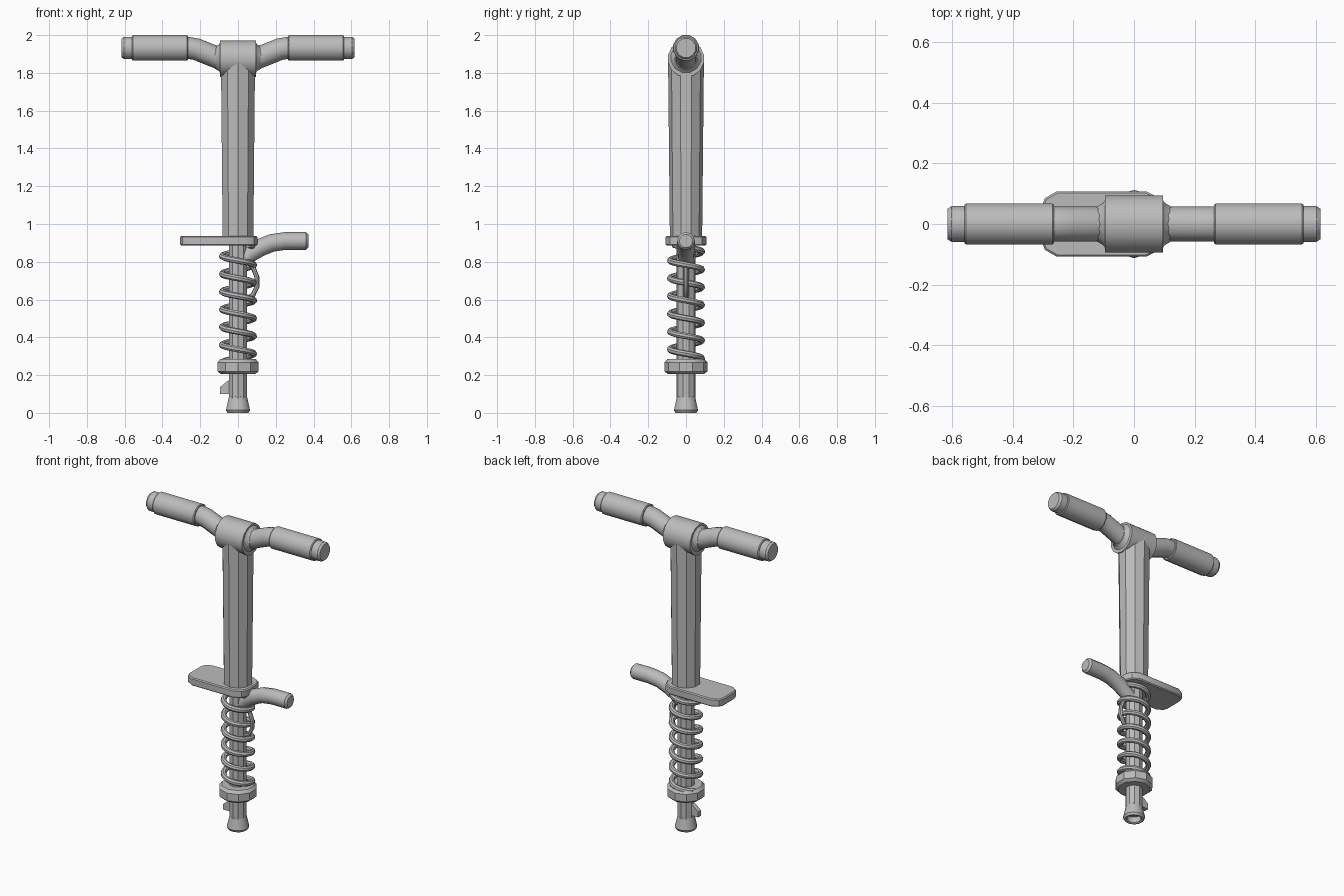
import bpy, bmesh
from math import sin, cos, pi, radians
from mathutils import Vector

cube = bpy.data.objects.get("Cube")
if cube:
    bpy.data.objects.remove(cube, do_unlink=True)

grey = bpy.data.materials.new("plain grey")
grey.use_nodes = True
COLOUR = (0.5, 0.5, 0.5, 1)
grey.diffuse_color = COLOUR
grey.node_tree.nodes["Principled BSDF"].inputs["Base Color"].default_value = COLOUR


def add(name, mesh, angle=32):
    ob = bpy.data.objects.new(name, mesh)
    bpy.context.collection.objects.link(ob)
    mesh.materials.clear()
    mesh.materials.append(grey)
    bpy.ops.object.select_all(action='DESELECT')
    ob.select_set(True)
    bpy.context.view_layer.objects.active = ob
    bpy.ops.object.shade_smooth_by_angle(angle=radians(angle))
    return ob


def finish(name, bm):
    bmesh.ops.recalc_face_normals(bm, faces=bm.faces)
    mesh = bpy.data.meshes.new(name)
    bm.to_mesh(mesh)
    bm.free()
    return add(name, mesh)


def lathe(name, profile, sides, axis='Z', height=0, flip=1):
    """Turn (radius, distance) pairs about z, or about x at a height."""
    bm = bmesh.new()
    rings = []
    for r, d in profile:
        ring = []
        for i in range(sides):
            a = 2 * pi * (i + 0.5) / sides
            u, v = r * cos(a), r * sin(a)
            co = (u, v, d) if axis == 'Z' else (flip * d, u, height + v)
            ring.append(bm.verts.new(co))
        rings.append(ring)
    for lo, hi in zip(rings, rings[1:]):
        for i in range(sides):
            j = (i + 1) % sides
            bm.faces.new((lo[i], lo[j], hi[j], hi[i]))
    bm.faces.new(rings[0])
    bm.faces.new(rings[-1])
    return finish(name, bm)


def tube(name, points, depth, res=4, taper=None):
    """Sweep a round section along a path."""
    curve = bpy.data.curves.new(name, 'CURVE')
    curve.dimensions = '3D'
    curve.bevel_depth = depth
    curve.bevel_resolution = res
    curve.use_fill_caps = True
    spline = curve.splines.new('POLY')
    spline.points.add(len(points) - 1)
    for i, (p, co) in enumerate(zip(spline.points, points)):
        p.co = (*co, 1)
        p.radius = taper[i] if taper else 1
    temp = bpy.data.objects.new("path", curve)
    bpy.context.collection.objects.link(temp)
    bpy.context.view_layer.update()
    deps = bpy.context.evaluated_depsgraph_get()
    mesh = bpy.data.meshes.new_from_object(temp.evaluated_get(deps))
    bpy.data.objects.remove(temp, do_unlink=True)
    mesh.name = name
    return add(name, mesh, 40)


def slab(name, outline, thickness, upright=False, bevel=0.006):
    """Extrude an outline along z, or along y when upright."""
    bm = bmesh.new()
    t = thickness / 2
    face = bm.faces.new([bm.verts.new((a, -t, b) if upright else (a, b, -t))
                         for a, b in outline])
    out = bmesh.ops.extrude_face_region(bm, geom=[face])
    shift = Vector((0, thickness, 0) if upright else (0, 0, thickness))
    bmesh.ops.translate(bm, vec=shift,
                        verts=[g for g in out["geom"] if isinstance(g, bmesh.types.BMVert)])
    ob = finish(name, bm)
    if bevel:
        mod = ob.modifiers.new("soft edge", 'BEVEL')
        mod.width = bevel
        mod.segments = 1
        mod.limit_method = 'ANGLE'
        mod.angle_limit = radians(60)
    return ob


# Main column and the crosswise head
lathe("column", [(0.085, 0.89), (0.095, 1.877)], 10)
lathe("head", [(0.097, -0.096), (0.097, 0.096)], 14, 'X', 1.875)

# Handlebar, grips and end caps on both sides
for side, s in (("left", 1), ("right", -1)):
    lathe(side + "_flare", [(0.09, 0.09), (0.072, 0.102), (0.06, 0.122)], 12, 'X', 1.88, s)
    tube(side + "_handlebar",
         [(s * x, 0, z) for x, z in ((0.05, 1.86), (0.12, 1.885), (0.22, 1.925),
                                     (0.26, 1.932), (0.3, 1.932))], 0.058)
    lathe(side + "_grip", [(0.066, 0.265), (0.07, 0.27), (0.07, 0.555), (0.066, 0.56)],
          12, 'X', 1.932, s)
    lathe(side + "_end_cap", [(0.061, 0.55), (0.061, 0.603), (0.052, 0.616)],
          12, 'X', 1.932, s)

# Footrest plate, wide on the right and rounded round the column
edge = [(-0.306, 0.055), (-0.295, 0.085), (-0.255, 0.108),
        (0.04, 0.108), (0.085, 0.085), (0.103, 0.045)]
plate = slab("footrest_plate", edge + [(x, -y) for x, y in reversed(edge)], 0.05)
plate.location.z = 0.911

# Round foot peg on the left with its bent wire brace
tube("foot_peg", [(0.03, 0, 0.81), (0.07, 0, 0.845), (0.12, 0, 0.876), (0.18, 0, 0.9),
                  (0.25, 0, 0.91), (0.36, 0, 0.91), (0.372, 0, 0.91)],
     0.047, taper=[0.9, 0.95, 1, 1, 1, 1, 0.75])
tube("peg_brace", [(0.05, 0, 0.81), (0.08, 0, 0.77), (0.1, 0, 0.72), (0.101, 0, 0.67),
                   (0.08, 0, 0.625), (0.04, 0, 0.6)], 0.013, 2)

# Inner rod
lathe("inner_rod", [(0.051, 0.07), (0.051, 0.9)], 10)

# Coil spring
PITCH, STEPS = 0.094, 20
coil = []
for i in range(int(6.7 * STEPS)):
    a = 2 * pi * i / STEPS - 0.87
    coil.append((0.084 * cos(a), 0.084 * sin(a), 0.83 - PITCH * (a - pi) / (2 * pi)))
tube("spring", coil, 0.017, 2)

# Collar that holds the spring
lathe("spring_collar", [(0.096, 0.205), (0.113, 0.22), (0.113, 0.268), (0.098, 0.286)], 10)

# Hollow rubber foot
lathe("foot", [(0.042, 0.04), (0.042, 0.004), (0.048, 0), (0.058, 0), (0.066, 0.014),
               (0.05, 0.085), (0.046, 0.088)], 12)

# Small fin on the right of the rod
slab("side_fin", [(-0.096, 0.1), (-0.04, 0.1), (-0.04, 0.175), (-0.06, 0.165),
                  (-0.096, 0.135)], 0.03, True, 0)
